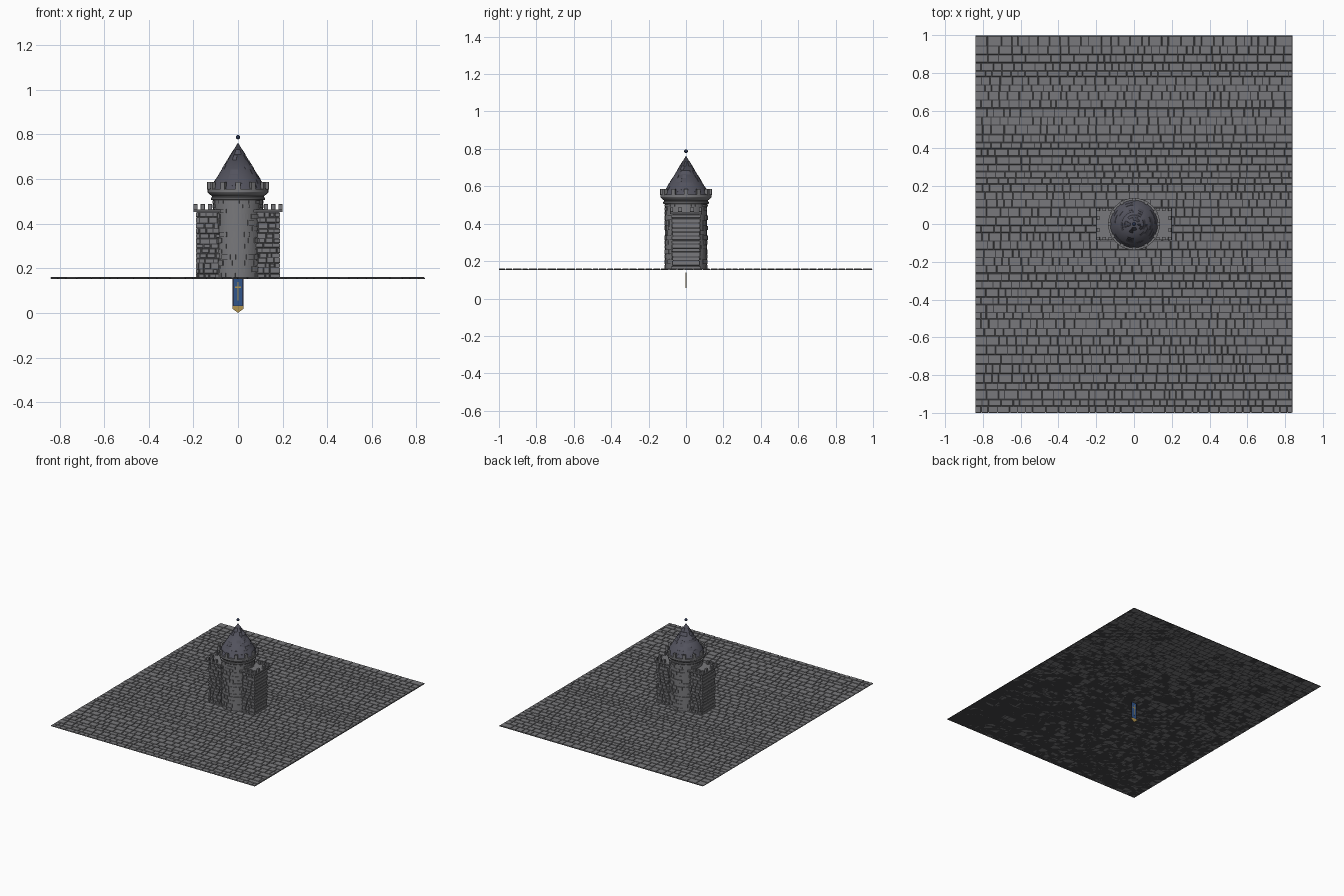
import bpy, bmesh, math, random
from mathutils import Matrix

if "Cube" in bpy.data.objects:
    bpy.data.objects.remove(bpy.data.objects["Cube"])

random.seed(4)
Z0 = 0.157          # ground level


def mat(name, r, g, b):
    m = bpy.data.materials.new(name)
    m.diffuse_color = (r, g, b, 1)
    m.use_nodes = True
    m.node_tree.nodes["Principled BSDF"].inputs["Base Color"].default_value = m.diffuse_color
    return m


STONE = mat("stone", 0.19, 0.19, 0.20)
MORTAR = mat("mortar", 0.06, 0.06, 0.065)
SLATE = mat("slate", 0.085, 0.085, 0.11)
NAVY = mat("navy", 0.02, 0.03, 0.07)
BLUE = mat("blue", 0.03, 0.09, 0.26)
GOLD = mat("gold", 0.45, 0.30, 0.08)


def finish(name, bm, material, bevel=0, smooth=False):
    bmesh.ops.recalc_face_normals(bm, faces=bm.faces)
    me = bpy.data.meshes.new(name)
    bm.to_mesh(me)
    bm.free()
    me.materials.append(material)
    ob = bpy.data.objects.new(name, me)
    bpy.context.collection.objects.link(ob)
    if bevel:
        mod = ob.modifiers.new("bevel", 'BEVEL')
        mod.width, mod.segments = bevel, 1
    if smooth:
        bpy.context.view_layer.objects.active = ob
        ob.select_set(True)
        bpy.ops.object.shade_smooth_by_angle(angle=math.radians(30))
        ob.select_set(False)
    return ob


def box(bm, x0, x1, y0, y1, z0, z1):
    m = Matrix.Translation(((x0 + x1) / 2, (y0 + y1) / 2, (z0 + z1) / 2))
    bmesh.ops.create_cube(bm, size=1, matrix=m @ Matrix.Diagonal((x1 - x0, y1 - y0, z1 - z0, 1)))


def courses(u0, u1, v0, v1, rows, widths, gap):
    """Yield random brick rectangles filling an area, course by course."""
    v = v0
    while v < v1 - 1e-4:
        h = random.uniform(*rows)
        if v1 - v - h < rows[0] * 0.6:
            h = v1 - v
        u = u0
        while u < u1 - 1e-4:
            w = random.uniform(*widths)
            if u1 - u - w < widths[0] * 0.6:
                w = u1 - u
            yield u, u + w - gap, v, v + h - gap
            u += w
        v += h


def curved_block(bm, rin, rout, a0, a1, z0, z1, seg=3):
    """Block bent around the z axis; rin and rout are functions of height."""
    rings = []
    for i in range(seg + 1):
        a = a0 + (a1 - a0) * i / seg
        c, s = math.cos(a), math.sin(a)
        rings.append([bm.verts.new((r * c, r * s, z)) for r, z in
                      ((rin(z0), z0), (rout(z0), z0), (rout(z1), z1), (rin(z1), z1))])
    for p, q in zip(rings, rings[1:]):
        for k in range(4):
            bm.faces.new((p[k], p[(k + 1) % 4], q[(k + 1) % 4], q[k]))
    bm.faces.new(rings[0])
    bm.faces.new(rings[-1])


def lathe(name, profile, material, sides=32):
    bm = bmesh.new()
    vs = [bm.verts.new((r, 0, z)) for r, z in profile]
    es = [bm.edges.new(e) for e in zip(vs, vs[1:])]
    bmesh.ops.spin(bm, geom=vs + es, axis=(0, 0, 1), cent=(0, 0, 0), angle=math.tau, steps=sides)
    bmesh.ops.remove_doubles(bm, verts=bm.verts, dist=1e-5)
    return finish(name, bm, material, smooth=True)


# Paved ground: mortar sheet and stone courses
bm = bmesh.new()
box(bm, -0.838, 0.838, -0.998, 0.998, Z0 - 0.004, Z0 - 0.001)
finish("ground_mortar", bm, MORTAR)
bm = bmesh.new()
for x0, x1, y0, y1 in courses(-0.84, 0.84, -1, 1, (0.032, 0.052), (0.03, 0.075), 0.005):
    box(bm, x0, x1, y0, y1, Z0 - 0.004, Z0 + random.uniform(0.0015, 0.003))
finish("ground_stones", bm, STONE, bevel=0.0012)

# Side walls: full-depth stones around a mortar core, ledge and battlements
for side, s in (("left", -1), ("right", 1)):
    bm = bmesh.new()
    box(bm, *sorted((s * 0.05, s * 0.186)), -0.07, 0.07, Z0, 0.452)
    finish(side + "_wall_core", bm, MORTAR)
    bm = bmesh.new()
    for u0, u1, z0, z1 in courses(0.06, 0.193, Z0, 0.452, (0.018, 0.028), (0.02, 0.045), 0.004):
        d = random.uniform(0.073, 0.078)
        box(bm, *sorted((s * u0, s * u1)), -d, d, z0, z1)
    finish(side + "_wall_stones", bm, STONE, bevel=0.001)
    bm = bmesh.new()
    box(bm, *sorted((s * 0.05, s * 0.2)), -0.085, 0.085, 0.452, 0.463)
    for x in (0.126, 0.158, 0.19):
        for y in (-0.077, 0.077):
            if x > 0.13 or s:
                box(bm, s * x - 0.0095, s * x + 0.0095, y - 0.008, y + 0.008, 0.463, 0.488)
    for y in (-0.032, 0.032):
        box(bm, s * 0.19 - 0.008, s * 0.19 + 0.008, y - 0.011, y + 0.011, 0.463, 0.488)
    finish(side + "_battlements", bm, STONE, bevel=0.001)

# Round tower shaft with scattered raised stones
lathe("tower_shaft", [(0, Z0), (0.111, Z0), (0.111, 0.51), (0, 0.51)], STONE)
bm = bmesh.new()
for a0, a1, z0, z1 in courses(0, math.tau, Z0, 0.508, (0.02, 0.03), (0.2, 0.42), 0.004):
    if random.random() < 0.7:
        out = random.uniform(0.113, 0.117)
        curved_block(bm, lambda z: 0.105, lambda z: out, a0, a1 - 0.03, z0, z1)
finish("tower_stones", bm, STONE)

# Flared tower head and its ring of merlons
lathe("tower_head", [(0, 0.505), (0.118, 0.505), (0.122, 0.509), (0.122, 0.516), (0.116, 0.519),
                     (0.118, 0.525), (0.126, 0.53), (0.134, 0.538), (0.137, 0.543),
                     (0.137, 0.556), (0, 0.556)], STONE)
bm = bmesh.new()
for i in range(12):
    a = math.tau * i / 12
    curved_block(bm, lambda z: 0.121, lambda z: 0.138, a - 0.075, a + 0.075, 0.554, 0.586, 2)
finish("tower_merlons", bm, STONE)

# Conical roof with faint raised slates, and finial ball
APEX, EAVE = 0.763, 0.556


def slope(z):
    return 0.126 * (APEX - z) / (APEX - EAVE)


lathe("roof_cone", [(0, EAVE), (slope(EAVE), EAVE), (0, APEX)], SLATE)
bm = bmesh.new()
for a0, a1, z0, z1 in courses(0, math.tau, EAVE + 0.005, 0.735, (0.018, 0.024), (0.3, 0.5), 0.002):
    if random.random() < 0.35:
        curved_block(bm, lambda z: slope(z) - 0.003, lambda z: slope(z) + 0.0015, a0, a1, z0, z1, 4)
finish("roof_slates", bm, SLATE)
bm = bmesh.new()
bmesh.ops.create_uvsphere(bm, u_segments=16, v_segments=10, radius=0.01,
                          matrix=Matrix.Translation((0, 0, 0.788)))
finish("finial_ball", bm, NAVY, smooth=True)

# Thin banner hanging below the ground: cloth, trim, pointed hem, cross
bm = bmesh.new()
box(bm, -0.024, 0.024, -0.0006, 0.0006, 0.028, Z0)
finish("banner_edge", bm, NAVY)
bm = bmesh.new()
box(bm, -0.019, 0.019, -0.001, 0.001, 0.033, Z0 - 0.004)
finish("banner_cloth", bm, BLUE)
bm = bmesh.new()
box(bm, -0.003, 0.003, -0.0016, 0.0016, 0.055, 0.138)
box(bm, -0.013, 0.013, -0.0016, 0.0016, 0.112, 0.118)
finish("banner_cross", bm, GOLD)
bm = bmesh.new()
f = bm.faces.new([bm.verts.new((x, -0.001, z)) for x, z in
                  ((-0.024, 0.03), (-0.024, 0.018), (0, 0), (0.024, 0.018), (0.024, 0.03))])
ext = bmesh.ops.extrude_face_region(bm, geom=[f])["geom"]
bmesh.ops.translate(bm, vec=(0, 0.002, 0), verts=[v for v in ext if isinstance(v, bmesh.types.BMVert)])
finish("banner_hem", bm, GOLD)
